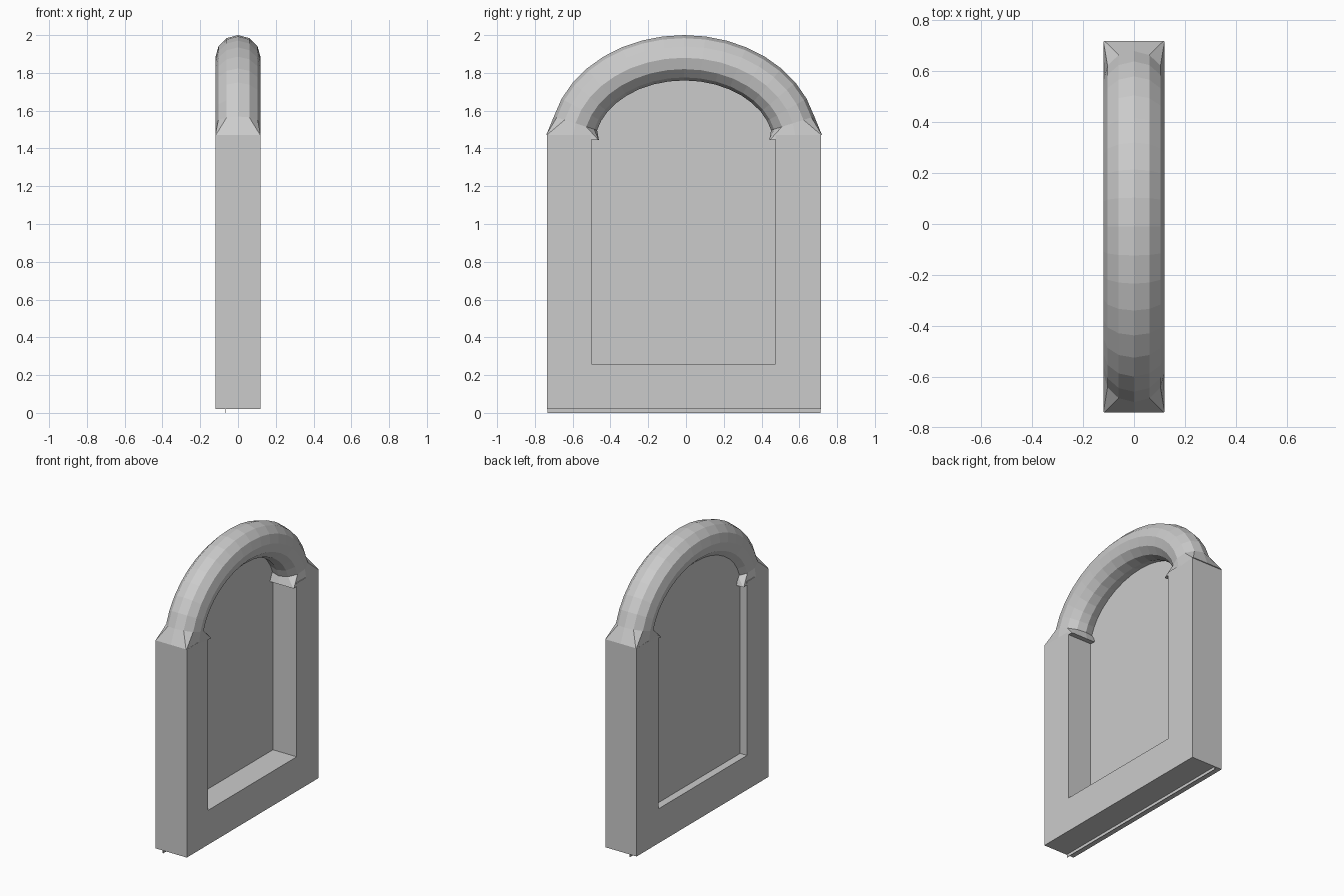
import bpy, bmesh
from math import sin, cos, pi, radians
from mathutils import Vector

cube = bpy.data.objects.get("Cube")
if cube:
    bpy.data.objects.remove(cube)

stone = bpy.data.materials.new("plain_grey")
stone.use_nodes = True
GREY = (0.6, 0.6, 0.6, 1)
stone.diffuse_color = GREY
stone.node_tree.nodes["Principled BSDF"].inputs["Base Color"].default_value = GREY

MID_Y = -0.01        # middle of the opening
HALF_X = 0.12        # half the frame depth
ARCH_Y, ARCH_Z, ARCH_BASE = 0.592, 0.455, 1.425
START = radians(4.2)
SEGMENTS, SIDES = 18, 12


def finish(name, bm):
    bmesh.ops.recalc_face_normals(bm, faces=bm.faces)
    mesh = bpy.data.meshes.new(name)
    bm.to_mesh(mesh)
    bm.free()
    mesh.materials.append(stone)
    obj = bpy.data.objects.new(name, mesh)
    bpy.context.collection.objects.link(obj)
    return obj


def slab(name, outline, x0, x1):
    """Extrude a (y, z) outline from x0 to x1."""
    bm = bmesh.new()
    face = bm.faces.new([bm.verts.new((x0, y, z)) for y, z in outline])
    out = bmesh.ops.extrude_face_region(bm, geom=[face])
    verts = [v for v in out["geom"] if isinstance(v, bmesh.types.BMVert)]
    bmesh.ops.translate(bm, verts=verts, vec=(x1 - x0, 0, 0))
    return finish(name, bm)


def arch_point(t):
    return Vector((0, MID_Y + ARCH_Y * cos(t), ARCH_BASE + ARCH_Z * sin(t)))


angles = [START + (pi - 2 * START) * i / SEGMENTS for i in range(SEGMENTS + 1)]

# U-shaped frame: two posts and a sill
slab("frame", [(-0.735, 0.02), (0.715, 0.02), (0.715, 1.47), (0.475, 1.47),
               (0.475, 0.26), (-0.5, 0.26), (-0.5, 1.47), (-0.735, 1.47)],
     -HALF_X, HALF_X)

# Thin back panel, rounded at the top and hidden inside the arch
arc = [arch_point(t) for t in angles]
slab("panel", [(-0.733, 0), (0.713, 0), (0.713, 1.46)]
     + [(p.y, p.z) for p in arc] + [(-0.733, 1.46)], -0.067, -0.063)

# Faceted arch tube whose ends flare into square feet
bm = bmesh.new()
rings = []
for i, t in enumerate(angles):
    outward = Vector((0, cos(t) / ARCH_Y, sin(t) / ARCH_Z)).normalized()
    is_foot = i in (0, SEGMENTS)
    ring = []
    for k in range(SIDES):
        a = 2 * pi * k / SIDES
        u, w = cos(a), sin(a)
        if is_foot:
            u, w = (max(-1, min(1, 1.95 * c)) for c in (u, w))
        reach = 0.14 if is_foot else HALF_X
        ring.append(bm.verts.new(arch_point(t) + outward * u * reach
                                 + Vector((w * HALF_X, 0, 0))))
    rings.append(ring)
for lower, upper in zip(rings, rings[1:]):
    for k in range(SIDES):
        n = (k + 1) % SIDES
        bm.faces.new((lower[k], lower[n], upper[n], upper[k]))
for ring in (rings[0], rings[-1]):
    bm.faces.new(ring)
finish("arch", bm)
